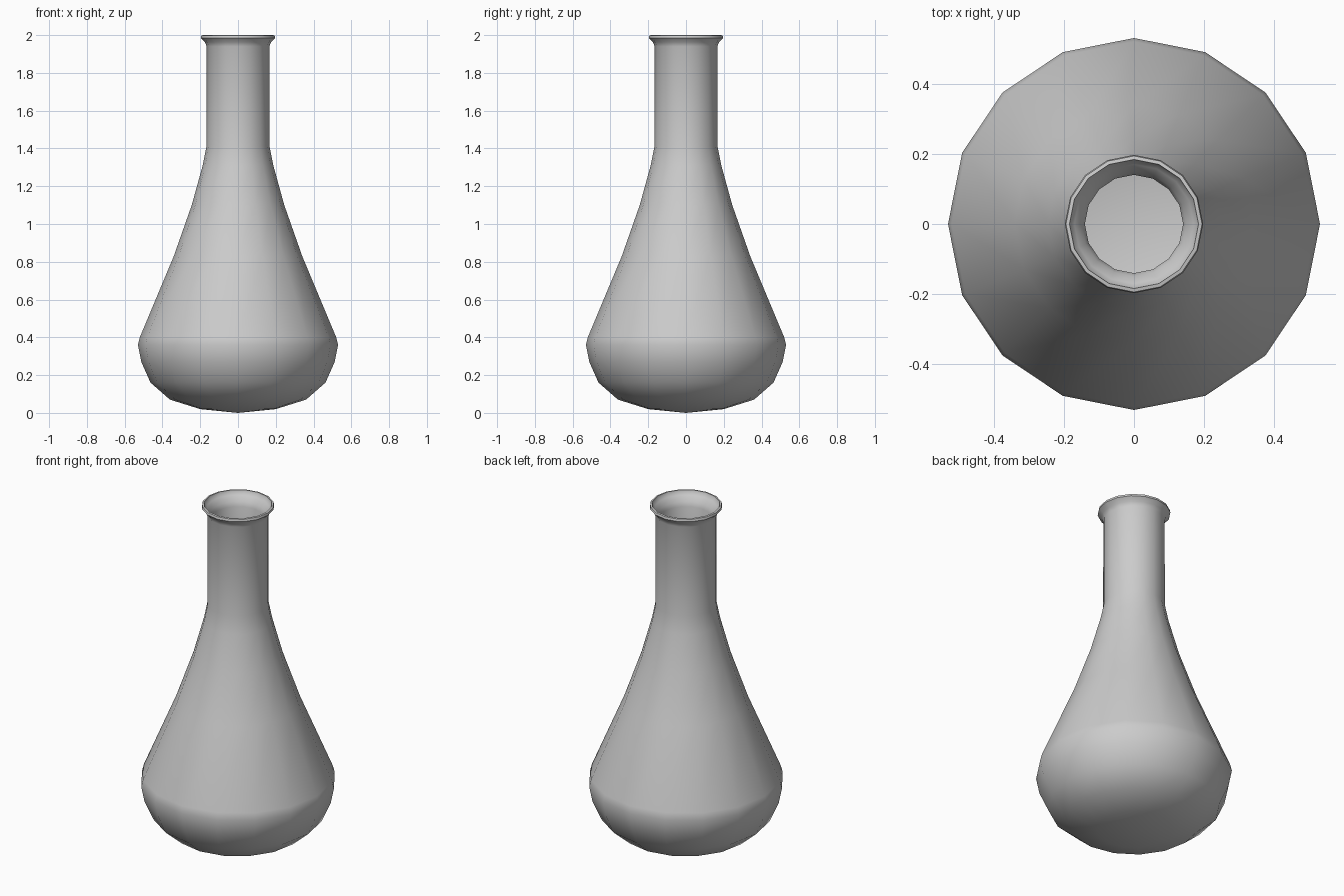
import bpy, bmesh, math

if "Cube" in bpy.data.objects:
    bpy.data.objects.remove(bpy.data.objects["Cube"])

SIDES = 16

# Outer wall, base centre up to the rim
outer = [(0, 0), (0.2, 0.02), (0.36, 0.07), (0.463, 0.16), (0.512, 0.27),
         (0.53, 0.36), (0.52, 0.40), (0.34, 0.83), (0.245, 1.10),
         (0.187, 1.31), (0.167, 1.41), (0.166, 1.94), (0.175, 1.963), (0.197, 1.985)]
# Rolled lip, then inner wall back down to the inside base
lip = [(0.194, 1.998), (0.184, 2.0), (0.181, 1.985), (0.17, 1.975)]
inner = [(0.149, 1.945), (0.14, 1.92), (0.14, 1.41), (0.16, 1.30), (0.22, 1.09),
         (0.313, 0.82), (0.492, 0.39), (0.503, 0.355), (0.487, 0.28),
         (0.442, 0.18), (0.344, 0.095), (0.19, 0.047), (0, 0.028)]


def lathe(name, profile):
    bm = bmesh.new()
    rings = []
    for r, z in profile:
        if r == 0:
            rings.append([bm.verts.new((0, 0, z))] * SIDES)
        else:
            rings.append([bm.verts.new((r * math.cos(math.tau * i / SIDES),
                                        r * math.sin(math.tau * i / SIDES), z))
                          for i in range(SIDES)])
    for a, b in zip(rings, rings[1:]):
        for i in range(SIDES):
            j = (i + 1) % SIDES
            bm.faces.new(list(dict.fromkeys((a[i], a[j], b[j], b[i]))))
    bmesh.ops.recalc_face_normals(bm, faces=bm.faces)
    mesh = bpy.data.meshes.new(name)
    bm.to_mesh(mesh)
    bm.free()
    obj = bpy.data.objects.new(name, mesh)
    bpy.context.collection.objects.link(obj)
    bpy.context.view_layer.objects.active = obj
    obj.select_set(True)
    bpy.ops.object.shade_smooth_by_angle(angle=math.radians(50))
    return obj


# Hollow flask
lathe("flask", outer + lip + inner)
